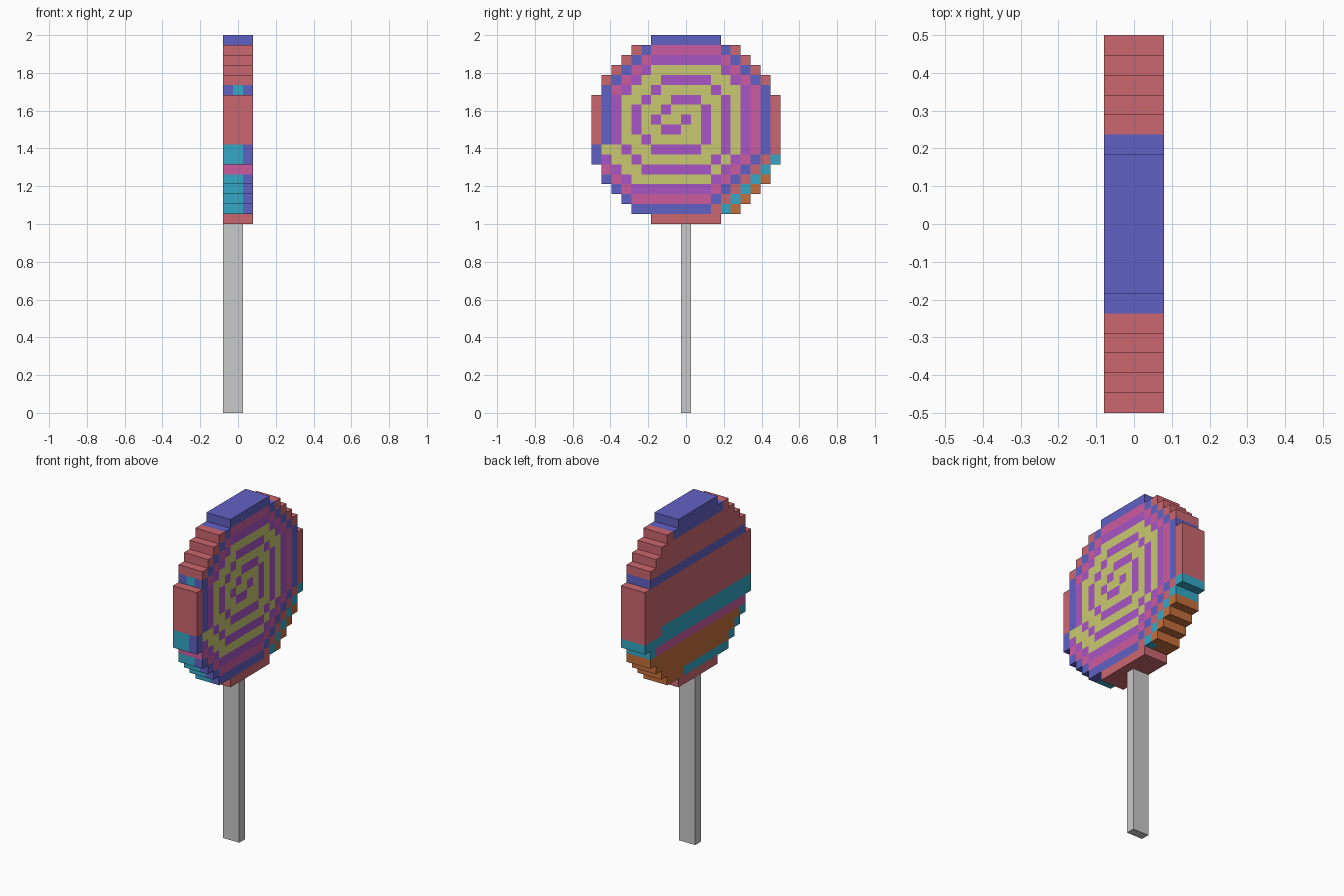
import bpy, bmesh

if "Cube" in bpy.data.objects:
    bpy.data.objects.remove(bpy.data.objects["Cube"])

N = 19                 # blocks across the candy disc
V = 1 / N              # block size


def linear(c):
    c /= 255
    return c / 12.92 if c <= 0.04045 else ((c + 0.055) / 1.055) ** 2.4


palette = {
    "red": (204, 103, 112), "blue": (97, 97, 197), "pink": (204, 92, 160),
    "purple": (168, 86, 197), "yellow": (201, 201, 112), "cyan": (52, 168, 197),
    "orange": (197, 112, 60), "grey": (202, 202, 202),
}
names = list(palette)
mats = []
for name, rgb in palette.items():
    m = bpy.data.materials.new(name)
    m.diffuse_color = (*[linear(c) for c in rgb], 1)
    m.use_nodes = True
    m.node_tree.nodes["Principled BSDF"].inputs["Base Color"].default_value = m.diffuse_color
    mats.append(m)

# Swirl face: strokes over a yellow ground, as (column from -y, row from top)
strokes = [
    ("purple", [(9, 8), (8, 9), (7, 9), (6, 8), (8, 6), (10, 6), (11, 7), (11, 10),
                (10, 11), (6, 11), (4, 9), (4, 7), (7, 4), (11, 4), (13, 6), (13, 11),
                (11, 13), (5, 13), (2, 10), (2, 6), (6, 2), (12, 2), (15, 5), (15, 11),
                (11, 15), (4, 15), (1, 12)]),
    ("pink", [(2, 5), (6, 1), (12, 1), (16, 5), (16, 11), (11, 16), (4, 16), (1, 13)]),
    ("blue", [(1, 10), (1, 5), (6, 0), (12, 0), (17, 5), (17, 11), (11, 17), (4, 17), (1, 14)]),
    ("blue", [(0, 11), (0, 12)]),
    ("red", [(0, 10), (0, 6)]),
    ("red", [(1, 4), (4, 1)]),
    ("red", [(14, 1), (17, 4)]),
    ("red", [(18, 6), (18, 11), (12, 17), (12, 18), (6, 18)]),
    ("cyan", [(18, 12), (13, 17)]),
    ("orange", [(17, 14), (14, 17)]),
]
swirl = {}
for colour, pts in strokes:
    for (c0, r0), (c1, r1) in zip(pts, pts[1:]):
        n = max(abs(c1 - c0), abs(r1 - r0))
        for i in range(n + 1):
            swirl[(c0 + (c1 - c0) * i // n, r0 + (r1 - r0) * i // n)] = colour


def inside(c, r):
    return (c - 9) ** 2 + (r - 9) ** 2 <= 92


def back_colour(c, r):
    """Horizontal bands on the two rear layers."""
    if r == 0 or r == 5 or (r == 1 and 5 <= c <= 13):
        return "blue"
    if r <= 10 or r == 18:
        return "red"
    if r == 11:
        return "red" if c > 15 else "cyan"
    if r == 12:
        return "cyan"
    if r == 13:
        return "cyan" if c == 17 else "pink"
    if r == 17:
        return "orange" if c > 11 else "cyan"
    return "orange" if inside(c - 1, r) else "cyan"


blocks = {}
for c in range(N):
    for r in range(N):
        if inside(c, r):
            back = back_colour(c, r)
            blocks[(0, c, r)] = back
            blocks[(1, c, r)] = "cyan" if (c, r) == (1, 5) else back
            blocks[(2, c, r)] = swirl.get((c, r), "yellow")


# Candy disc: outer faces of the blocks only
bm = bmesh.new()
for (x, c, r), colour in blocks.items():
    centre = ((x - 1) * V, (c - 9) * V, 2 - (r + 0.5) * V)
    for axis in range(3):
        for s in (-1, 1):
            step = [0, 0, 0]
            step[axis] = -s if axis == 2 else s
            if (x + step[0], c + step[1], r + step[2]) in blocks:
                continue
            corners = []
            for u, w in ((-1, -1), (1, -1), (1, 1), (-1, 1))[::s]:
                p = list(centre)
                p[axis] += s * V / 2
                p[(axis + 1) % 3] += u * V / 2
                p[(axis + 2) % 3] += w * V / 2
                corners.append(bm.verts.new(p))
            bm.faces.new(corners).material_index = names.index(colour)
bmesh.ops.remove_doubles(bm, verts=bm.verts, dist=V * 0.01)
mesh = bpy.data.meshes.new("candy_disc")
bm.to_mesh(mesh)
bm.free()
for m in mats[:-1]:
    mesh.materials.append(m)
bpy.context.collection.objects.link(bpy.data.objects.new("candy_disc", mesh))

# Stick
bpy.ops.mesh.primitive_cube_add(size=1, location=(-V / 2, 0, 0.5))
stick = bpy.context.object
stick.name = "stick"
stick.scale = (2 * V, V, 1)
stick.data.materials.append(mats[-1])
